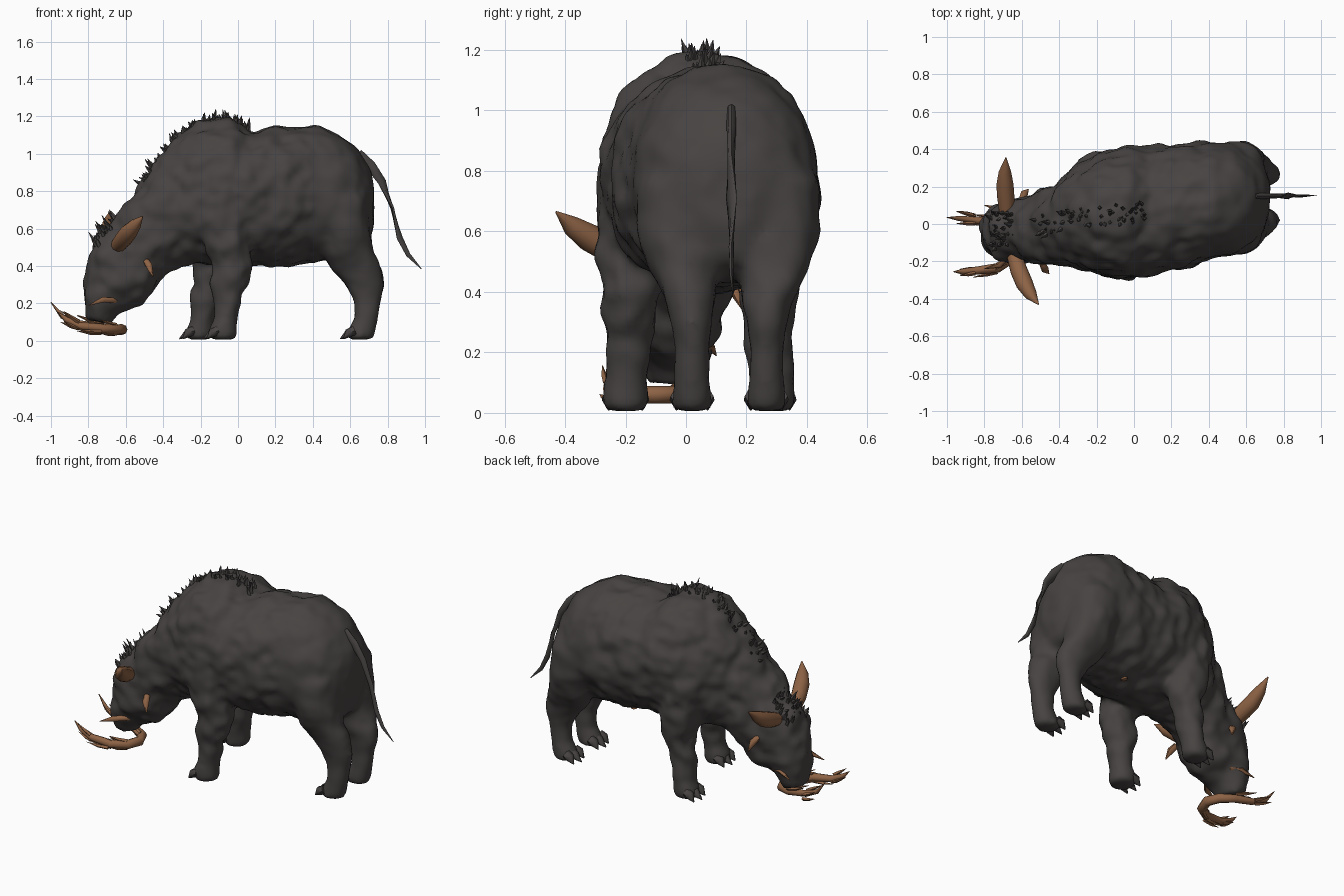
import bpy, bmesh, math, random
from mathutils import Vector, noise

random.seed(4)
if "Cube" in bpy.data.objects:
    bpy.data.objects.remove(bpy.data.objects["Cube"])


def material(name, rgb):
    m = bpy.data.materials.new(name)
    m.use_nodes = True
    m.diffuse_color = (*rgb, 1)
    m.node_tree.nodes["Principled BSDF"].inputs["Base Color"].default_value = (*rgb, 1)
    return m


HIDE = material("dark grey hide", (0.062, 0.056, 0.054))
HORN = material("brown horn", (0.27, 0.125, 0.06))


def loft(bm, rings, sides=12, power=2.0):
    """Skin superelliptical rings given as (centre, u, v)."""
    loops = []
    for c, u, v in rings:
        loop = []
        for i in range(sides):
            a = math.tau * i / sides
            ca, sa = math.cos(a), math.sin(a)
            p = math.copysign(abs(ca) ** (2 / power), ca)
            q = math.copysign(abs(sa) ** (2 / power), sa)
            loop.append(bm.verts.new(c + u * p + v * q))
        loops.append(loop)
    for a, b in zip(loops, loops[1:]):
        for i in range(sides):
            j = (i + 1) % sides
            bm.faces.new((a[i], a[j], b[j], b[i]))
    bm.faces.new(loops[0][::-1])
    bm.faces.new(loops[-1])


def sweep(bm, points, radii, sides=8, squash=1.0):
    """Tapered tube along a path; squash thins it across the path."""
    pts = [Vector(p) for p in points]
    rings = []
    for i, (p, r) in enumerate(zip(pts, radii)):
        t = (pts[min(i + 1, len(pts) - 1)] - pts[max(i - 1, 0)]).normalized()
        ref = Vector((0, 0, 1)) if abs(t.z) < 0.95 else Vector((0, 1, 0))
        u = t.cross(ref).normalized()
        rings.append((p, u * r * squash, u.cross(t) * r))
    loft(bm, rings, sides)


def finish(name, bm, mat, angle=60):
    bmesh.ops.recalc_face_normals(bm, faces=bm.faces)
    me = bpy.data.meshes.new(name)
    bm.to_mesh(me)
    bm.free()
    me.materials.append(mat)
    ob = bpy.data.objects.new(name, me)
    bpy.context.collection.objects.link(ob)
    bpy.ops.object.select_all(action="DESELECT")
    ob.select_set(True)
    bpy.context.view_layer.objects.active = ob
    bpy.ops.object.shade_smooth_by_angle(angle=math.radians(angle))
    return ob


# Torso, neck and head: top x, top z, bottom x, bottom z, middle y, half width
trunk = [
    (.725, .79, .715, .60, .14, .08), (.705, .90, .69, .50, .135, .17),
    (.64, 1.02, .61, .45, .13, .245), (.55, 1.095, .50, .43, .13, .295),
    (.42, 1.15, .38, .41, .125, .31), (.25, 1.14, .22, .40, .09, .335),
    (.08, 1.125, .06, .41, .07, .345), (-.05, 1.185, -.06, .41, .06, .345),
    (-.20, 1.18, -.20, .41, .055, .32), (-.34, 1.085, -.28, .39, .04, .26),
    (-.46, .92, -.36, .375, .005, .22), (-.56, .775, -.42, .33, -.015, .20),
    (-.66, .64, -.45, .25, -.03, .18), (-.765, .54, -.52, .19, -.04, .165),
    (-.815, .40, -.60, .165, -.04, .14), (-.825, .25, -.65, .14, -.04, .12),
    (-.81, .12, -.68, .09, -.04, .09)]
# Legs: x, y, z, half length, half width
fore = [(-.08, -.20, .01, .068, .068), (-.08, -.20, .05, .075, .073),
        (-.065, -.195, .12, .06, .066), (-.055, -.19, .25, .077, .078),
        (-.03, -.185, .40, .10, .095), (-.06, -.175, .55, .13, .12),
        (-.08, -.155, .75, .15, .145), (-.09, -.11, .92, .11, .10)]
hind = [(.65, .02, .01, .068, .062), (.66, .02, .05, .075, .062),
        (.685, .02, .12, .06, .055), (.69, .02, .22, .072, .055),
        (.68, .02, .30, .10, .062), (.64, .015, .37, .132, .08),
        (.595, -.005, .46, .135, .11), (.56, -.01, .60, .145, .15),
        (.55, 0, .76, .15, .155), (.54, .05, .92, .11, .11)]
left_fore = [(x - .13 * (1 - .4 * z), .087 - y, z, a, b) for x, y, z, a, b in fore]
left_hind = [(x, .285 - y, z, a, b) for x, y, z, a, b in hind]
legs = [fore, left_fore, hind, left_hind]

bm = bmesh.new()
rings = []
for xt, zt, xb, zb, y, w in trunk:
    top, low = Vector((xt, y, zt)), Vector((xb, y, zb))
    rings.append(((top + low) / 2, Vector((0, w, 0)), (top - low) / 2))
loft(bm, rings, 24, 2.1)
for leg in legs:
    loft(bm, [(Vector((x, y, z)), Vector((a, 0, 0)), Vector((0, b, 0)))
              for x, y, z, a, b in leg], 14, 2.1)
body = finish("body", bm, HIDE)

# Fuse the trunk and legs into one skin
fuse = body.modifiers.new("fuse", "REMESH")
fuse.mode = "VOXEL"
fuse.voxel_size = 0.02
soften = body.modifiers.new("soften", "SMOOTH")
soften.factor = 0.5
soften.iterations = 5
for name in ("fuse", "soften"):
    bpy.ops.object.modifier_apply(modifier=name)
# Lumpy hide: rougher on the flanks, calm on the rump and at the ground
old = [(v.co.copy(), v.normal.copy()) for v in body.data.vertices]
for v, (co, n) in zip(body.data.vertices, old):
    calm = min(1, co.z / .3) * (.4 if co.x > .4 else 1)
    lump = noise.noise(co * 8) * .02 + noise.noise(co * 15) * .014
    v.co = co + n * (.004 + lump * calm)
    v.co.z = max(v.co.z, .006)
body.data.materials.clear()
body.data.materials.append(HIDE)
bpy.ops.object.shade_smooth_by_angle(angle=math.radians(60))

# Clawed toes, three to a foot
bm = bmesh.new()
for leg in legs:
    x, y, z, a, b = leg[0]
    for k in (-1, 0, 1):
        s = y + k * b * .7
        reach = .036 if k == 0 else .018
        sweep(bm, [(x - a * .4, s, .055), (x - a * .85, s + k * .004, .042),
                   (x - a - reach, s + k * .008, .01)], (.028, .027, .003), 6)
finish("toes", bm, HIDE)

# Tail
bm = bmesh.new()
sweep(bm, [(.64, .15, 1.0), (.71, .15, .935), (.77, .15, .85), (.825, .15, .71),
           (.865, .15, .55), (.91, .15, .46), (.98, .155, .385)],
      (.028, .028, .022, .018, .016, .012, .002), 8, .55)
finish("tail", bm, HIDE)


def ridge(x):
    """Point on the crest of the trunk at x."""
    for p, q in zip(trunk, trunk[1:]):
        if q[0] <= x <= p[0]:
            t = (p[0] - x) / (p[0] - q[0])
            return Vector((x, p[4] + (q[4] - p[4]) * t, p[1] + (q[1] - p[1]) * t))


# Bristly mane along the hump and neck, with a tuft on the brow
bm = bmesh.new()


def bristle(p, lean, size):
    tip = p + (lean + Vector([random.uniform(-.4, .4) for _ in range(3)])) * size
    sweep(bm, [p - lean * .03, p + (tip - p) * .3, tip], (.014, .011, .001), 4)


for i in range(70):
    p = ridge(random.uniform(-.52, .06))
    side = random.uniform(-.06, .04)
    p += Vector((0, side, -abs(side) * .25))
    steep = max(0, min(1, (-p.x - .1) / .3))
    bristle(p, Vector((-.6 * steep, side * 5, 1 - .4 * steep)), random.uniform(.03, .055))
for i in range(40):
    p = ridge(random.uniform(-.765, -.64))
    side = random.uniform(-.10, .10)
    p += Vector((0, side, -abs(side) * .35))
    bristle(p, Vector((-.4, side * 2, .8)), random.uniform(.03, .06))
finish("mane", bm, HIDE, 30)

# Side horns
horns = {
    "right_horn": [(-.64, -.17, .51), (-.615, -.25, .54), (-.585, -.32, .58),
                   (-.55, -.38, .62), (-.51, -.43, .665)],
    "left_horn": [(-.68, .06, .53), (-.685, .14, .56), (-.69, .21, .59),
                  (-.69, .28, .635), (-.685, .355, .69)]}
for name, path in horns.items():
    bm = bmesh.new()
    sweep(bm, path, (.04, .046, .046, .033, .003), 10)
    finish(name, bm, HORN)

# Long lower tusks joined by a bony bow under the mouth
bow = [Vector(p) for p in (
    (-1, .035, .205), (-.94, .03, .13), (-.85, .02, .09), (-.73, .01, .07),
    (-.65, -.03, .06), (-.62, -.10, .06), (-.65, -.18, .06), (-.73, -.235, .065),
    (-.85, -.25, .08), (-.92, -.255, .115), (-.965, -.255, .155))]
bm = bmesh.new()
sweep(bm, bow, (.002, .013, .02, .024, .028, .029, .028, .026, .021, .015, .002), 8)
# Splinters lying along the bow and fraying off it
for i in range(26):
    k = random.randrange(2, 9)
    step = -1 if k < 5 else 1
    off = Vector((0, random.uniform(-.025, .025), random.uniform(-.025, .025)))
    tip = bow[k + step] + off * 1.6 + Vector((-.01, 0, .01))
    mid = (bow[k] + bow[k + step]) / 2 + off * 1.3
    sweep(bm, [bow[k] + off, mid, tip], (.011, .01, .001), 4)
finish("lower_tusks", bm, HORN)

# Short upper tusks and cheek spikes on both sides of the head
for name, s, flare in (("right", -1, .20), ("left", 1, .14)):
    bm = bmesh.new()
    sweep(bm, [(-.65, -.04 + s * .10, .215), (-.72, -.04 + s * (flare - .02), .22),
               (-.80, -.04 + s * flare, .19)], (.016, .016, .002), 6)
    finish(name + "_upper_tusk", bm, HORN)
    bm = bmesh.new()
    x = -.475 if s < 0 else -.585
    sweep(bm, [(x - .015, -.04 + s * .17, .425), (x, -.04 + s * .205, .40),
               (x + .02, -.04 + s * .225, .345)], (.017, .02, .003), 6)
    finish(name + "_cheek_spike", bm, HORN)

# Small horny patch on the belly
target = Vector((.23, .18, .40))
spot = min(body.data.vertices, key=lambda v: (v.co - target).length)
bm = bmesh.new()
sweep(bm, [spot.co - spot.normal * .02, spot.co + spot.normal * .009], (.02, .019), 6)
finish("belly_patch", bm, HORN)
